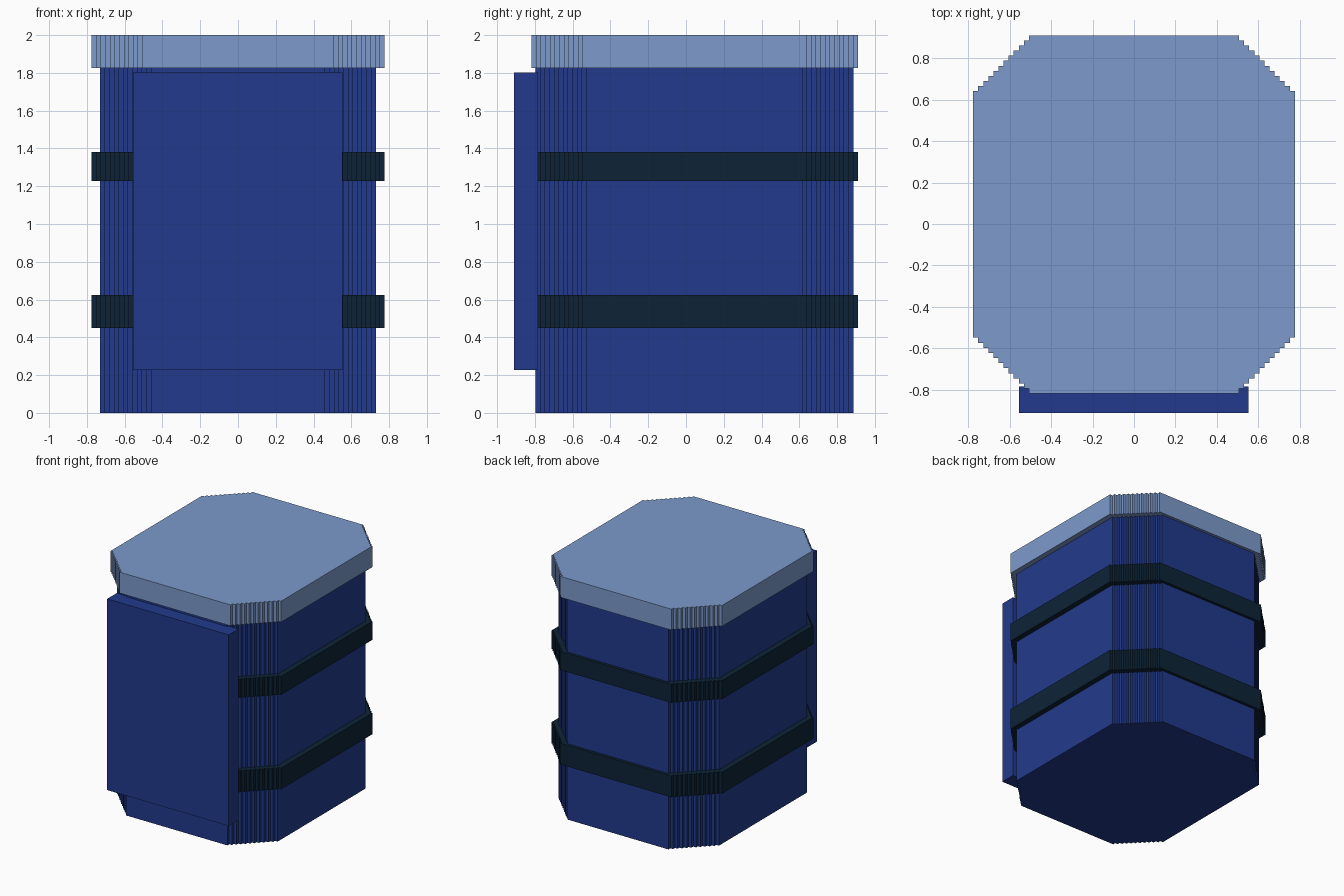
import bpy
import bmesh

if "Cube" in bpy.data.objects:
    bpy.data.objects.remove(bpy.data.objects["Cube"])


def material(name, rgb):
    m = bpy.data.materials.new(name)
    m.diffuse_color = (*rgb, 1)
    m.use_nodes = True
    m.node_tree.nodes["Principled BSDF"].inputs["Base Color"].default_value = m.diffuse_color
    return m


BLUE = material("deep blue", (0.0152, 0.0423, 0.262))
PALE = material("pale blue", (0.205, 0.328, 0.604))
DARK = material("dark navy", (0.004, 0.0168, 0.037))
STEPS = 11


def stepped_outline(hx, y0, y1, step):
    """Rectangle whose four corners are cut by a staircase."""
    cy, hy = (y0 + y1) / 2, (y1 - y0) / 2
    c = STEPS * step
    quarter = []
    for i in range(STEPS):
        x = hx - c + i * step
        quarter += [(x, hy - i * step), (x, hy - (i + 1) * step)]
    quarter.append((hx, hy - c))
    pts = list(quarter)
    pts += [(x, -y) for x, y in reversed(quarter)]
    pts += [(-x, -y) for x, y in quarter]
    pts += [(-x, y) for x, y in reversed(quarter)]
    return [(x, y + cy) for x, y in pts]


def prism(name, outline, z0, z1, mat):
    bm = bmesh.new()
    base = bm.faces.new([bm.verts.new((x, y, z0)) for x, y in outline])
    top = bmesh.ops.extrude_face_region(bm, geom=[base], use_keep_orig=True)
    for v in top["geom"]:
        if isinstance(v, bmesh.types.BMVert):
            v.co.z = z1
    bmesh.ops.recalc_face_normals(bm, faces=bm.faces)
    me = bpy.data.meshes.new(name)
    bm.to_mesh(me)
    bm.free()
    me.materials.append(mat)
    ob = bpy.data.objects.new(name, me)
    bpy.context.collection.objects.link(ob)
    return ob


# Main body
prism("body", stepped_outline(0.731, -0.798, 0.886, 0.0245), 0, 1.9, BLUE)

# Lid and straps share the wider outline
rim = stepped_outline(0.776, -0.818, 0.91, 0.0245)
prism("lid", rim, 1.827, 2.0, PALE)
prism("lower_strap", rim, 0.45, 0.625, DARK)
prism("upper_strap", rim, 1.228, 1.38, DARK)

# Front panel standing proud of the body
panel = [(-0.555, -0.911), (0.553, -0.911), (0.553, -0.784), (-0.555, -0.784)]
prism("front_panel", panel, 0.227, 1.802, BLUE)
